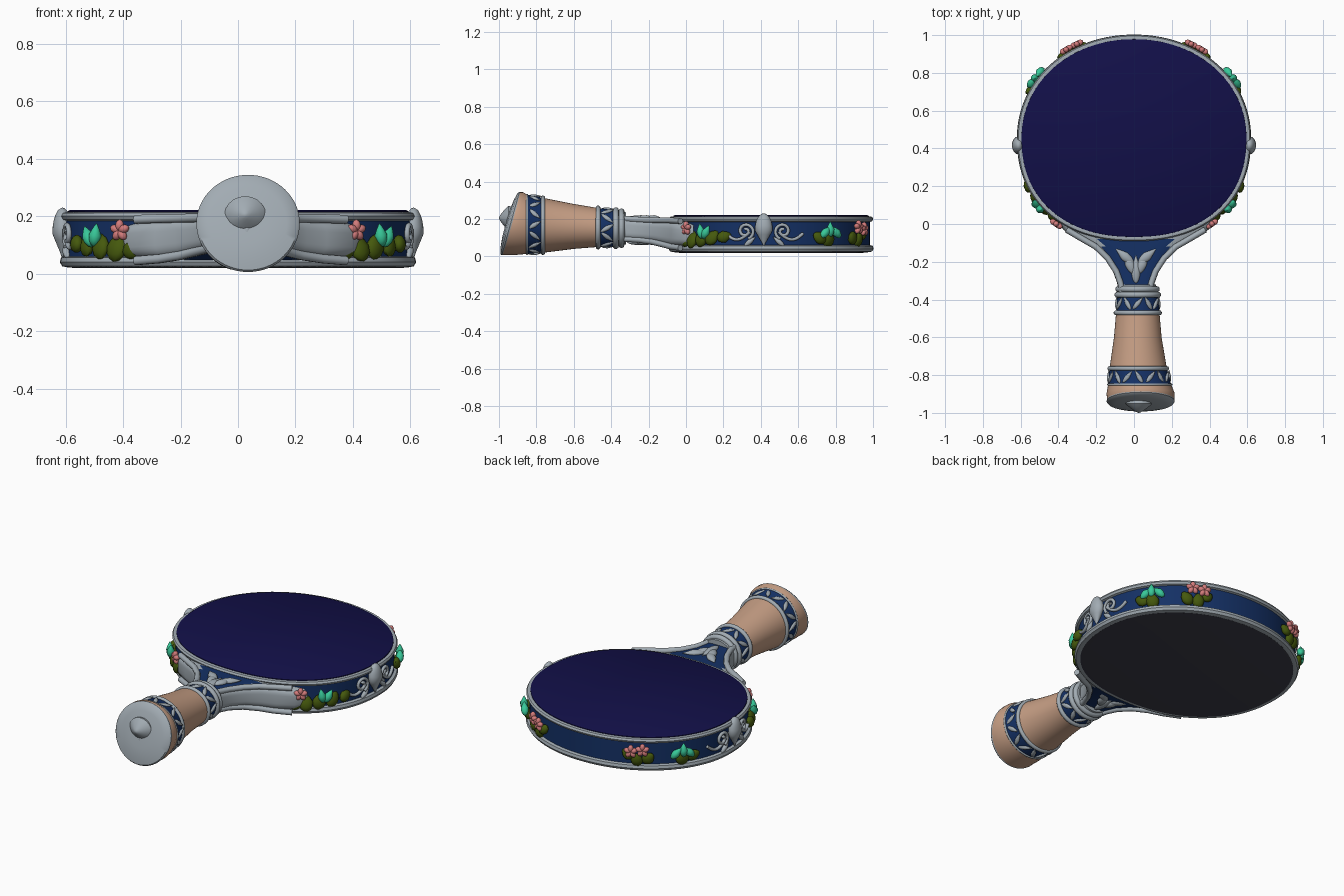
import bpy, bmesh, math, random
from mathutils import Vector, Matrix

random.seed(4)
cube = bpy.data.objects.get("Cube")
if cube:
    bpy.data.objects.remove(cube)


def material(name, r, g, b):
    m = bpy.data.materials.new(name)
    m.use_nodes = True
    m.diffuse_color = (r, g, b, 1)
    bsdf = m.node_tree.nodes["Principled BSDF"]
    bsdf.inputs["Base Color"].default_value = (r, g, b, 1)
    bsdf.inputs["Roughness"].default_value = 0.7
    return m


grey = material("silver grey", 0.36, 0.41, 0.45)
navy = material("dark navy", 0.006, 0.005, 0.065)
blue = material("enamel blue", 0.007, 0.03, 0.13)
tan = material("warm tan", 0.56, 0.34, 0.23)
olive = material("leaf green", 0.06, 0.1, 0.004)
pink = material("flower pink", 0.65, 0.2, 0.2)
teal = material("bud teal", 0.04, 0.58, 0.32)
glass = material("mirror slate", 0.045, 0.045, 0.065)

made, parts = [], {}


def finish(bm, name, mats, rule=None):
    bmesh.ops.recalc_face_normals(bm, faces=bm.faces)
    if rule:
        for f in bm.faces:
            f.material_index = rule(f.calc_center_median(), f.normal)
    mesh = bpy.data.meshes.new(name)
    bm.to_mesh(mesh)
    bm.free()
    ob = bpy.data.objects.new(name, mesh)
    for m in mats:
        mesh.materials.append(m)
    bpy.context.collection.objects.link(ob)
    made.append(ob)


def loft(name, rings, mats, rule=None):
    """Skin a list of closed rings and cap both ends."""
    bm = bmesh.new()
    rows = [[bm.verts.new(p) for p in r] for r in rings]
    n = len(rows[0])
    for a, b in zip(rows, rows[1:]):
        for i in range(n):
            j = (i + 1) % n
            bm.faces.new((a[i], a[j], b[j], b[i]))
    bm.faces.new(rows[0])
    bm.faces.new(rows[-1])
    finish(bm, name, mats, rule)


def power(v, e):
    return math.copysign(abs(v) ** (2 / e), v)


# Head outline: a rounded oval, slightly squarer toward the handle
def outline(t, z, grow=0.0, side=1):
    c, s = math.cos(t), math.sin(t)
    e = 2.25 if s < 0 else 2.05
    return Vector((side * (0.612 + grow) * power(c, e), 0.455 + (0.54 + grow) * power(s, e), z))


def oval(grow, z, n=128):
    return [outline(math.tau * i / n, z, grow) for i in range(n)]


# Section across the handle, optionally leaning by slope
def section(y, cx, cz, rx, rz, slope=0.0, e=2, n=64):
    pts = []
    for i in range(n):
        a = math.tau * i / n
        dz = rz * power(math.sin(a), e)
        pts.append(Vector((cx + rx * power(math.cos(a), e), y + slope * dz, cz + dz)))
    return pts


def part(name, mat):
    return parts.setdefault(name, (bmesh.new(), mat))[0]


def blob(bm, frame, size, point=0.0, detail=3):
    """Ellipsoid in a local frame; point tapers its +z end to a tip."""
    verts = bmesh.ops.create_icosphere(bm, subdivisions=detail, radius=1)["verts"]
    for v in verts:
        k = 1 - point * max(0, v.co.z)
        v.co = frame @ Vector((v.co.x * k * size[0], v.co.y * k * size[1], v.co.z * size[2]))


def tube(bm, pts, radius):
    cu = bpy.data.curves.new("path", "CURVE")
    cu.dimensions, cu.bevel_depth, cu.bevel_resolution, cu.use_fill_caps = "3D", radius, 3, True
    sp = cu.splines.new("POLY")
    sp.points.add(len(pts) - 1)
    for p, q in zip(sp.points, pts):
        p.co = (*q, 1)
        p.radius = 1
    ob = bpy.data.objects.new("path", cu)
    bpy.context.collection.objects.link(ob)
    mesh = bpy.data.meshes.new_from_object(ob.evaluated_get(bpy.context.evaluated_depsgraph_get()))
    bm.from_mesh(mesh)
    bpy.data.objects.remove(ob)
    bpy.data.meshes.remove(mesh)


def frame_on_rim(deg, z, out=0.0, spin=0.0, side=1):
    """Local axes on the rim: x outward, y along the rim, z up, spun about x."""
    t = math.radians(deg)
    p = outline(t, z, out, side)
    along = (outline(t + 0.01, z, out, side) - outline(t - 0.01, z, out, side)).normalized()
    normal = Vector((along.y, -along.x, 0)) * side
    m = Matrix((normal, along, Vector((0, 0, 1)))).transposed().to_4x4()
    return Matrix.Translation(p) @ m @ Matrix.Rotation(math.radians(spin), 4, "X")


# Head frame with a blue band between two silver lips
profile = [(-0.05, 0.03), (-0.02, 0.022), (0.0, 0.026), (0.008, 0.04), (0.004, 0.056), (-0.012, 0.06),
           (-0.012, 0.184), (0.0, 0.188), (0.006, 0.2), (0.0, 0.211), (-0.01, 0.214), (-0.03, 0.208)]
loft("head_frame", [oval(g, z) for g, z in profile], [grey, blue],
     lambda c, n: int(0.0595 < c.z < 0.185))
loft("top_panel", [oval(-0.016, 0.2), oval(-0.017, 0.216), oval(-0.026, 0.221)], [navy])
loft("mirror_glass", [oval(-0.025, 0.04), oval(-0.022, 0.022), oval(-0.05, 0.019)], [glass])

# Neck flaring from the grip into the head: y, half width, mid height, half height
neck = [(-0.36, 0.09, 0.148, 0.06), (-0.31, 0.1, 0.146, 0.06), (-0.25, 0.122, 0.142, 0.06),
        (-0.18, 0.168, 0.136, 0.064), (-0.12, 0.23, 0.128, 0.071), (-0.08, 0.3, 0.122, 0.076),
        (-0.03, 0.385, 0.117, 0.078), (0.04, 0.42, 0.115, 0.078)]
loft("neck", [section(y, 0.01, z, w, h, e=4) for y, w, z, h in neck], [grey, blue],
     lambda c, n: int(abs(n.z) > 0.7 and c.y < -0.09 and abs(c.x - 0.01) < 0.075 + (c.y + 0.33) * 0.45))
trim = part("neck_trim", grey)
for up in (1, -1):
    for s in (1, -1):
        tube(trim, [Vector((0.01 + s * (w - 0.018), y, z + up * (h - 0.006))) for y, w, z, h in neck[:7]], 0.016)
    # Leaf spray on each face of the neck
    for x, y, turn, length in ((0, -0.24, 0, 0.075), (0.06, -0.17, -50, 0.06), (-0.06, -0.17, 50, 0.06),
                               (0.035, -0.21, -25, 0.06), (-0.035, -0.21, 25, 0.06)):
        m = Matrix.Translation((0.01 + x, y, 0.14 + up * 0.064))
        m = m @ Matrix.Rotation(math.radians(turn), 4, "Z") @ Matrix.Rotation(math.radians(-90), 4, "X")
        blob(trim, m, (0.024, 0.016, length), 0.7)

# Grip: y, centre x, centre z, radius x, radius z, slope
grip = [(-0.32, 0.018, 0.15, 0.098, 0.085, 0), (-0.38, 0.02, 0.151, 0.108, 0.097, 0),
        (-0.46, 0.02, 0.154, 0.114, 0.103, 0), (-0.6, 0.02, 0.16, 0.126, 0.12, 0),
        (-0.76, 0.022, 0.166, 0.151, 0.146, 0), (-0.85, 0.03, 0.171, 0.167, 0.158, 0.02),
        (-0.895, 0.035, 0.175, 0.18, 0.168, 0.14), (-0.935, 0.035, 0.175, 0.178, 0.168, 0.28)]


def grip_rule(c, n):
    if c.y > -0.38:
        return 1
    return 2 if c.y > -0.46 or -0.85 < c.y + 0.005 < -0.76 else 0


loft("grip", [section(*g) for g in grip], [tan, grey, blue], grip_rule)


def grip_at(y):
    for a, b in zip(grip, grip[1:]):
        if b[0] <= y <= a[0]:
            k = (a[0] - y) / (a[0] - b[0])
            return [p + (q - p) * k for p, q in zip(a, b)]


# Collars: rings and slanted leaves wrapped round the grip
collars = part("grip_collars", grey)
for y, r in ((-0.345, 0.016), (-0.375, 0.016), (-0.47, 0.013), (-0.765, 0.012), (-0.85, 0.006)):
    _, cx, cz, rx, rz, _ = grip_at(y)
    ring = section(y, cx, cz, rx, rz)
    tube(collars, ring + ring[:2], r)
for y, count, length in ((-0.42, 12, 0.042), (-0.81, 16, 0.042)):
    _, cx, cz, rx, rz, _ = grip_at(y)
    for i in range(count):
        a = math.tau * i / count
        out = Vector((math.cos(a), 0, math.sin(a)))
        side = Vector((-math.sin(a), 0, math.cos(a)))
        m = Matrix((out, side, Vector((0, 1, 0)))).transposed().to_4x4()
        at = Vector((cx + rx * out.x, y, cz + rz * out.z))
        lean = Matrix.Rotation(math.radians(40 if i % 2 else -30), 4, "X")
        blob(collars, Matrix.Translation(at) @ m @ lean, (0.01, 0.013, length), 0.6, 2)

# Domed end cap with a pointed knob
loft("end_cap", [section(y, 0.035, 0.175, 0.18 * k, 0.169 * k, 0.28)
                 for y, k in ((-0.93, 0.99), (-0.938, 1), (-0.947, 0.96), (-0.956, 0.75), (-0.963, 0.4))], [grey])
knob = part("end_knob", grey)
m = Matrix.Translation((0.025, -0.95, 0.205)) @ Matrix.Rotation(math.radians(90), 4, "X")
blob(knob, m, (0.072, 0.065, 0.05), 0.6)
blob(knob, Matrix.Translation((0.03, -0.952, 0.13)), (0.02, 0.02, 0.07))

# Decoration round the rim, the same on both sides
scrolls = part("rim_scrolls", grey)
leaves = part("rim_leaves", olive)
petals = part("rim_blossoms", pink)
buds = part("rim_buds", teal)
for s in (1, -1):
    # Shield on the widest point
    blob(scrolls, frame_on_rim(-3, 0.14, 0.0, 180, s), (0.035, 0.048, 0.09), 0.9)
    blob(scrolls, frame_on_rim(-3, 0.19, 0.0, 0, s), (0.024, 0.035, 0.028))
    for d in (1, -1):
        # Spiral scroll with a long tail
        pts = []
        for k in range(50):
            u = k / 49
            a, r = -1.2 + u * 9.5, 0.044 * (1 - 0.8 * u)
            pts.append(((9.5 - math.cos(a) * r * 105), 0.135 + math.sin(a) * r))
        tail = [(21 - 14 * k / 12, 0.15 - 0.06 * math.sin(math.pi * (0.15 + 0.75 * k / 12))) for k in range(13)]
        for path in (pts, tail):
            tube(scrolls, [frame_on_rim(-3 + d * p, z, -0.004, 0, s).translation for p, z in path], 0.009)
        blob(scrolls, frame_on_rim(-3 + d * 7, 0.08, -0.006, d * 50, s), (0.014, 0.014, 0.04), 0.7)
    # Lily pads
    for deg, z, spin, size in ((-56, 0.085, 60, 0.042), (-49, 0.09, 10, 0.05), (-41, 0.095, -20, 0.048),
                               (-33, 0.1, -40, 0.046), (-25, 0.105, -70, 0.04), (28, 0.1, 60, 0.042),
                               (34, 0.09, 10, 0.046), (53, 0.1, 40, 0.042), (59, 0.09, 0, 0.042),
                               (64, 0.12, -50, 0.036)):
        m = frame_on_rim(deg, z, 0.002, spin, s) @ Matrix.Rotation(random.uniform(-0.4, 0.4), 4, "Y")
        blob(leaves, m, (0.022, size * 0.8, size), 0.3, 2)
    # Blossoms of five petals
    for deg, z in ((-52, 0.15), (56, 0.155), (62, 0.145)):
        for i in range(5):
            m = frame_on_rim(deg, z, 0.022, i * 72, s) @ Matrix.Translation((0, 0, 0.018))
            blob(petals, m, (0.016, 0.015, 0.021), 0, 2)
    # Pointed buds
    for deg, z, spin in ((-40, 0.135, 10), (-36, 0.13, -30), (34, 0.145, 0), (38, 0.13, 45), (31, 0.13, -45)):
        blob(buds, frame_on_rim(deg, z, 0.018, spin, s), (0.022, 0.022, 0.042), 0.7, 2)

for name, (bm, mat) in parts.items():
    finish(bm, name, [mat])

bpy.ops.object.select_all(action="DESELECT")
for ob in made:
    ob.select_set(True)
bpy.context.view_layer.objects.active = made[0]
bpy.ops.object.shade_smooth_by_angle(angle=math.radians(40))
